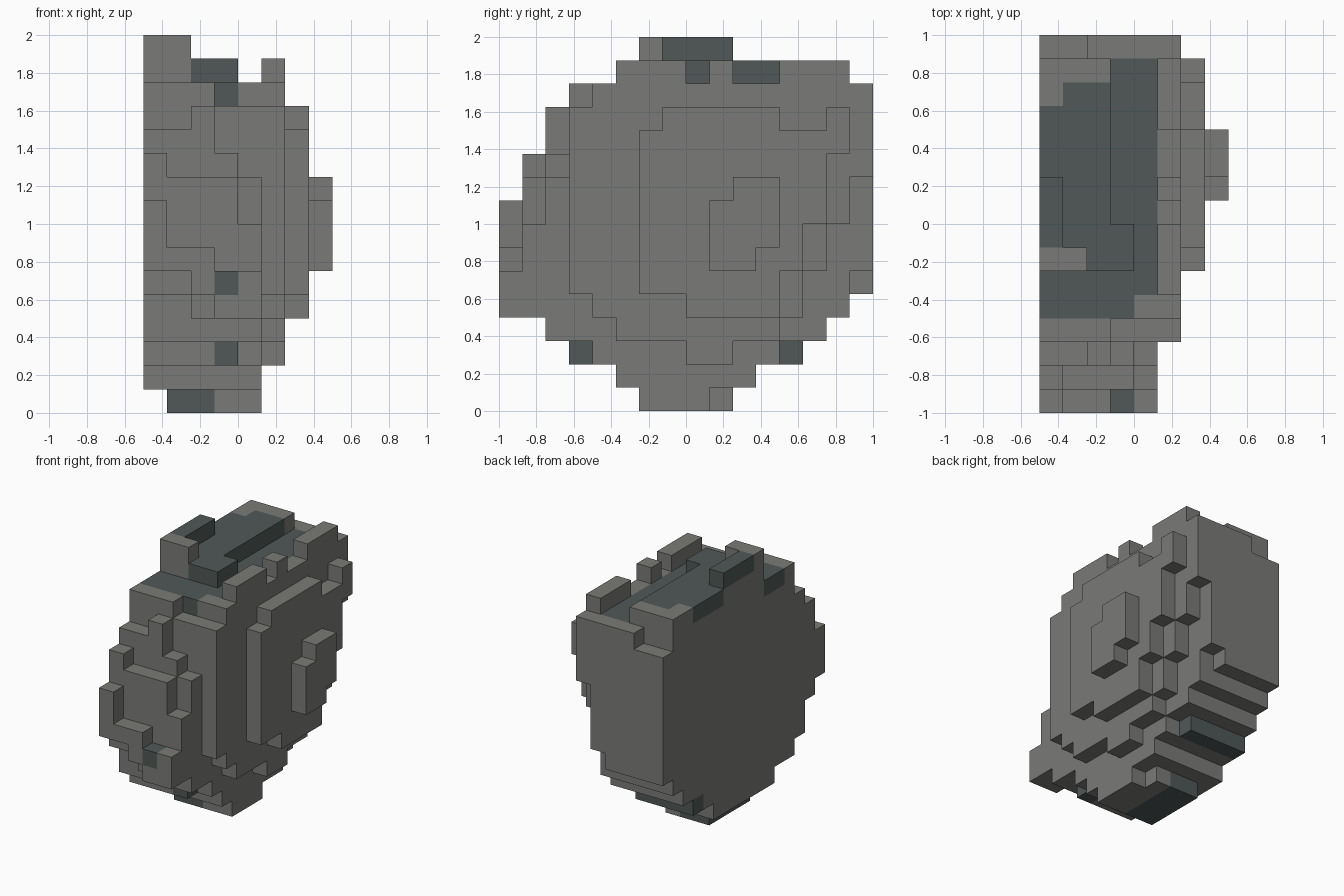
import bpy
import bmesh
import math
from mathutils import Vector

cube = bpy.data.objects.get("Cube")
if cube:
    bpy.data.objects.remove(cube, do_unlink=True)

CELL = 0.125
ORIGIN = Vector((-0.5, -1.0, 0.0))


def material(name, colour):
    mat = bpy.data.materials.new(name)
    mat.diffuse_color = colour
    mat.use_nodes = True
    mat.node_tree.nodes["Principled BSDF"].inputs["Base Color"].default_value = colour
    return mat


stone = material("stone grey", (0.195, 0.195, 0.184, 1))
moss = material("dark slate", (0.08, 0.098, 0.095, 1))

cells = set()


def column(i, j, low, high):
    cells.update((i, j, k) for k in range(low, high))


def runs(i, spans):
    for first, last, low, high in spans:
        for j in range(first, last + 1):
            column(i, j, low, high)


# Rounded core, the same outline through five slices
underside = [4, 4, 3, 2, 2, 1, 0, 0, 0, 0, 1, 2, 2, 3, 4, 5]
for i in range(5):
    for j in range(4, 16):
        low = max(underside[j], 1 if i == 0 else 0)
        if i == 4 and j in (9, 12, 15):
            low += 1
        column(i, j, low, 13 if j == 15 and i < 2 else 14)

# Stepped front of the core
front_tops = [(9, 7, 7, 6, 6), (11, 10, 10, 10, 8),
              (12, 12, 13, 11, 10), (14, 14, 14, 13, 13)]
front_lows = [(6, 6, 5, 4, 4), (5, 5, 4, 4, 4),
              (3, 3, 3, 3, 3), (2, 2, 2, 2, 3)]
for j in range(4):
    for i in range(5):
        column(i, j, front_lows[j][i], front_tops[j][i])

# Bulging side slabs, each smaller than the last
runs(5, [(3, 3, 5, 13), (4, 4, 4, 14), (5, 7, 3, 15), (8, 8, 2, 14),
         (9, 9, 2, 15), (10, 11, 3, 14), (12, 12, 4, 15), (13, 13, 6, 15),
         (14, 14, 8, 15), (15, 15, 10, 14)])
runs(6, [(6, 6, 5, 12), (7, 7, 5, 13), (8, 11, 4, 13), (12, 12, 6, 12),
         (13, 13, 8, 12), (14, 14, 11, 13)])
runs(7, [(9, 9, 6, 9), (10, 10, 6, 10), (11, 11, 7, 10)])

# Raised ledge and ridge on the top
for i in range(3):
    runs(i, [(6, 14, 14, 15)])
runs(3, [(6, 7, 14, 15)])
runs(0, [(6, 9, 15, 16)])
runs(1, [(6, 6, 15, 16)])


def is_dark(i, j, k):
    if (i, j, k) == (3, 3, 2) or (j == 12 and k == 2):
        return True
    if k == 0 and i < 3:
        return True
    if (i, j, k + 1) in cells:
        return False
    if (i, j) == (3, 0):
        return True
    grey_patch = ((i, j) in ((4, 4), (0, 13)) or (j == 14 and i < 3)
                  or (j == 6 and i < 2))
    return i < 5 and 4 <= j <= 14 and not grey_patch


# Skin the cells with outward faces only
bm = bmesh.new()
corners = {}


def corner(p):
    key = tuple(round(v) for v in p)
    if key not in corners:
        corners[key] = bm.verts.new(ORIGIN + Vector(key) * CELL)
    return corners[key]


axes = [Vector((1, 0, 0)), Vector((0, 1, 0)), Vector((0, 0, 1))]
for cell in sorted(cells):
    dark = is_dark(*cell)
    for a in range(3):
        u, v = axes[(a + 1) % 3], axes[(a + 2) % 3]
        for side in (-1, 1):
            step = axes[a] * side
            if tuple(int(c + s) for c, s in zip(cell, step)) in cells:
                continue
            base = Vector(cell) + (axes[a] if side > 0 else Vector())
            loop = [base, base + u, base + u + v, base + v]
            if side < 0:
                loop.reverse()
            face = bm.faces.new([corner(p) for p in loop])
            face.material_index = int(dark)

# Merge flat areas of one colour
bmesh.ops.dissolve_limit(bm, angle_limit=math.radians(1), verts=bm.verts[:],
                         edges=bm.edges[:], delimit={'MATERIAL'})
mesh = bpy.data.meshes.new("boulder")
bm.to_mesh(mesh)
bm.free()
mesh.materials.append(stone)
mesh.materials.append(moss)
boulder = bpy.data.objects.new("boulder", mesh)
bpy.context.collection.objects.link(boulder)
